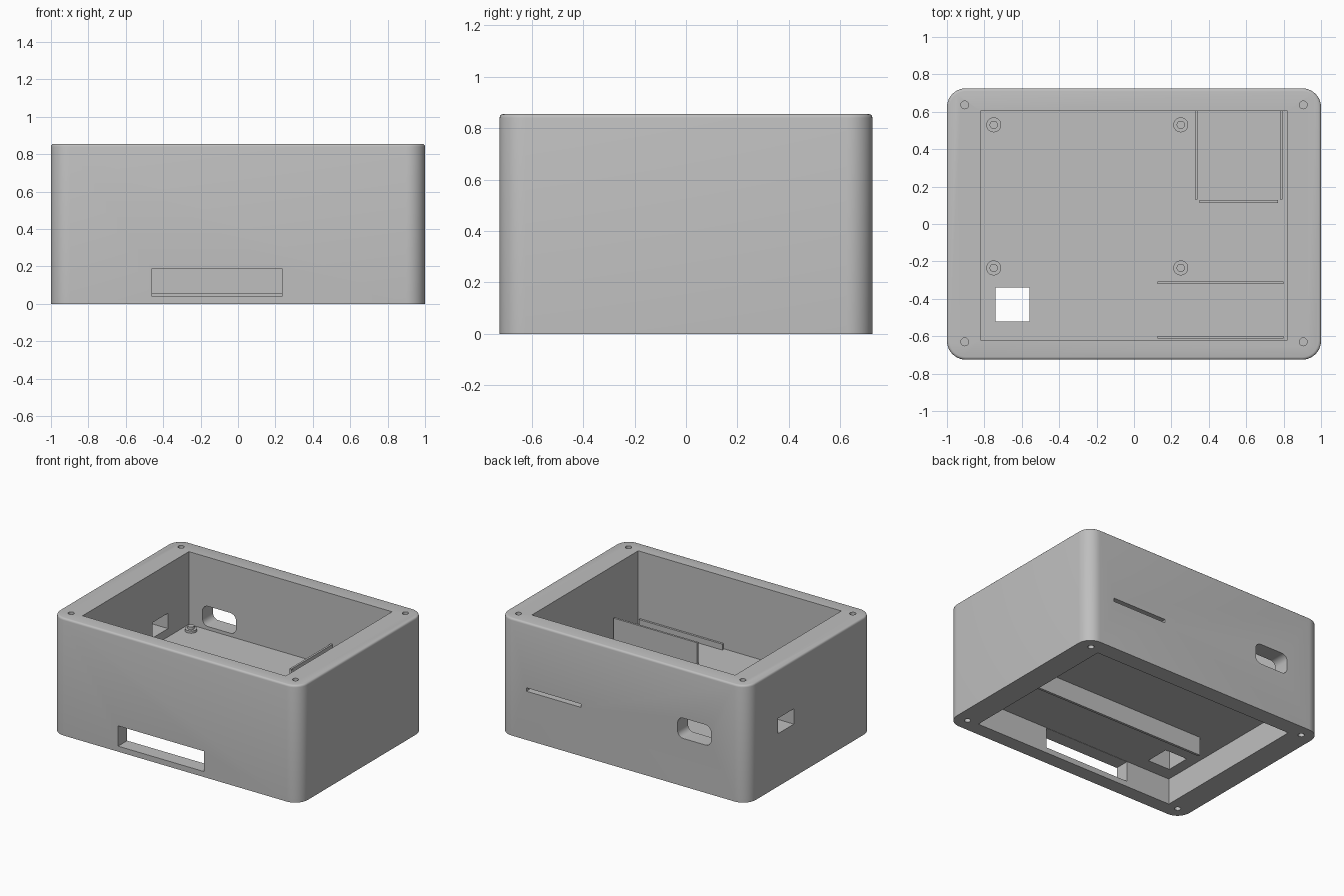
import bpy, bmesh, math
from mathutils import Matrix, Vector

if "Cube" in bpy.data.objects:
    bpy.data.objects.remove(bpy.data.objects["Cube"])

grey = bpy.data.materials.new("plain grey")
grey.diffuse_color = (0.52, 0.52, 0.52, 1)
grey.use_nodes = True
grey.node_tree.nodes["Principled BSDF"].inputs["Base Color"].default_value = grey.diffuse_color


def finish(name, bm):
    bmesh.ops.recalc_face_normals(bm, faces=bm.faces)
    me = bpy.data.meshes.new(name)
    bm.to_mesh(me)
    bm.free()
    me.materials.append(grey)
    ob = bpy.data.objects.new(name, me)
    bpy.context.collection.objects.link(ob)
    return ob


def box(name, x0, x1, y0, y1, z0, z1):
    bm = bmesh.new()
    bmesh.ops.create_cube(bm, size=1)
    for v in bm.verts:
        v.co = ((x0 + x1) / 2 + v.co.x * (x1 - x0),
                (y0 + y1) / 2 + v.co.y * (y1 - y0),
                (z0 + z1) / 2 + v.co.z * (z1 - z0))
    return finish(name, bm)


def cylinder(name, x, y, z0, z1, r):
    bm = bmesh.new()
    bmesh.ops.create_cone(bm, cap_ends=True, segments=24, radius1=r, radius2=r,
                          depth=z1 - z0,
                          matrix=Matrix.Translation((x, y, (z0 + z1) / 2)))
    return finish(name, bm)


def rounded_prism(name, hx, hy, r, rings, steps=10):
    """Rounded rectangle lofted through rings of (z, inset)."""
    bm = bmesh.new()
    loops = []
    for z, inset in rings:
        loop = []
        for q, (sx, sy) in enumerate(((1, 1), (-1, 1), (-1, -1), (1, -1))):
            for i in range(steps + 1):
                a = math.pi / 2 * (q + i / steps)
                loop.append(bm.verts.new((sx * (hx - r) + (r - inset) * math.cos(a),
                                          sy * (hy - r) + (r - inset) * math.sin(a), z)))
        loops.append(loop)
    n = len(loops[0])
    for a, b in zip(loops, loops[1:]):
        for i in range(n):
            bm.faces.new((a[i], a[(i + 1) % n], b[(i + 1) % n], b[i]))
    bm.faces.new(loops[0])
    bm.faces.new(loops[-1])
    return finish(name, bm)


def smooth(ob):
    bpy.ops.object.select_all(action='DESELECT')
    ob.select_set(True)
    bpy.context.view_layer.objects.active = ob
    bpy.ops.object.shade_smooth_by_angle(angle=math.radians(35))


def cut(ob, cutter):
    mod = ob.modifiers.new("cut", 'BOOLEAN')
    mod.operation = 'DIFFERENCE'
    mod.solver = 'EXACT'
    mod.object = cutter
    bpy.context.view_layer.objects.active = ob
    bpy.ops.object.modifier_apply(modifier=mod.name)
    bpy.data.objects.remove(cutter)


H = 0.855
FLOOR = 0.325
CEILING = 0.19

# Outer case with rounded corners and softened top edge
case = rounded_prism("case", 1.0, 0.725, 0.1,
                     [(0, 0), (H - 0.015, 0), (H - 0.007, 0.002),
                      (H - 0.002, 0.007), (H, 0.015)])

# Upper and lower compartments
cut(case, box("upper_cavity", -0.82, 0.82, -0.62, 0.605, FLOOR, 1.0))
cut(case, box("lower_cavity", -0.82, 0.82, -0.62, 0.605, -0.2, CEILING))

# Front window, floor opening, left port, back slot
cut(case, box("front_window", -0.46, 0.235, -0.8, -0.61, 0.04, 0.188))
cut(case, box("floor_opening", -0.74, -0.56, -0.52, -0.34, 0.1, 0.4))
cut(case, box("left_port", -1.1, -0.81, 0.185, 0.365, 0.385, 0.497))
cut(case, box("back_slot", 0.34, 0.78, 0.59, 0.8, 0.355, 0.38))

# Rounded back port
port = rounded_prism("back_port", 0.135, 0.074, 0.045, [(-0.12, 0), (0.12, 0)], 6)
port.data.transform(Matrix.Translation((-0.575, 0.69, 0.423)) @
                    Matrix.Rotation(math.pi / 2, 4, 'X'))
cut(case, port)

# Screw holes in the top and bottom rims
for x in (-0.905, 0.905):
    for y in (-0.63, 0.637):
        cut(case, cylinder("top_hole", x, y, H - 0.2, H + 0.1, 0.021))
        cut(case, cylinder("bottom_hole", x, y, -0.1, 0.2, 0.021))
smooth(case)

# Board standoffs with locating pegs
for x in (-0.75, 0.25):
    for y in (-0.235, 0.53):
        smooth(cylinder("standoff", x, y, FLOOR - 0.005, 0.342, 0.04))
        smooth(cylinder("standoff_peg", x, y, 0.34, 0.362, 0.022))

# Rails and stop around the back slot
box("bay_rail_left", 0.325, 0.34, 0.13, 0.607, FLOOR - 0.005, 0.489)
box("bay_rail_right", 0.78, 0.795, 0.13, 0.607, FLOOR - 0.005, 0.489)
box("bay_stop", 0.35, 0.77, 0.113, 0.128, FLOOR - 0.005, 0.489)

# Long rails at the front of the upper floor
box("tall_rail", 0.125, 0.8, -0.322, -0.307, FLOOR - 0.005, 0.489)
box("low_rail", 0.125, 0.8, -0.613, -0.598, FLOOR - 0.005, 0.368)

# Divider hanging in the lower compartment
box("lower_divider", -0.625, 0.822, -0.085, -0.067, 0.055, CEILING + 0.005)
